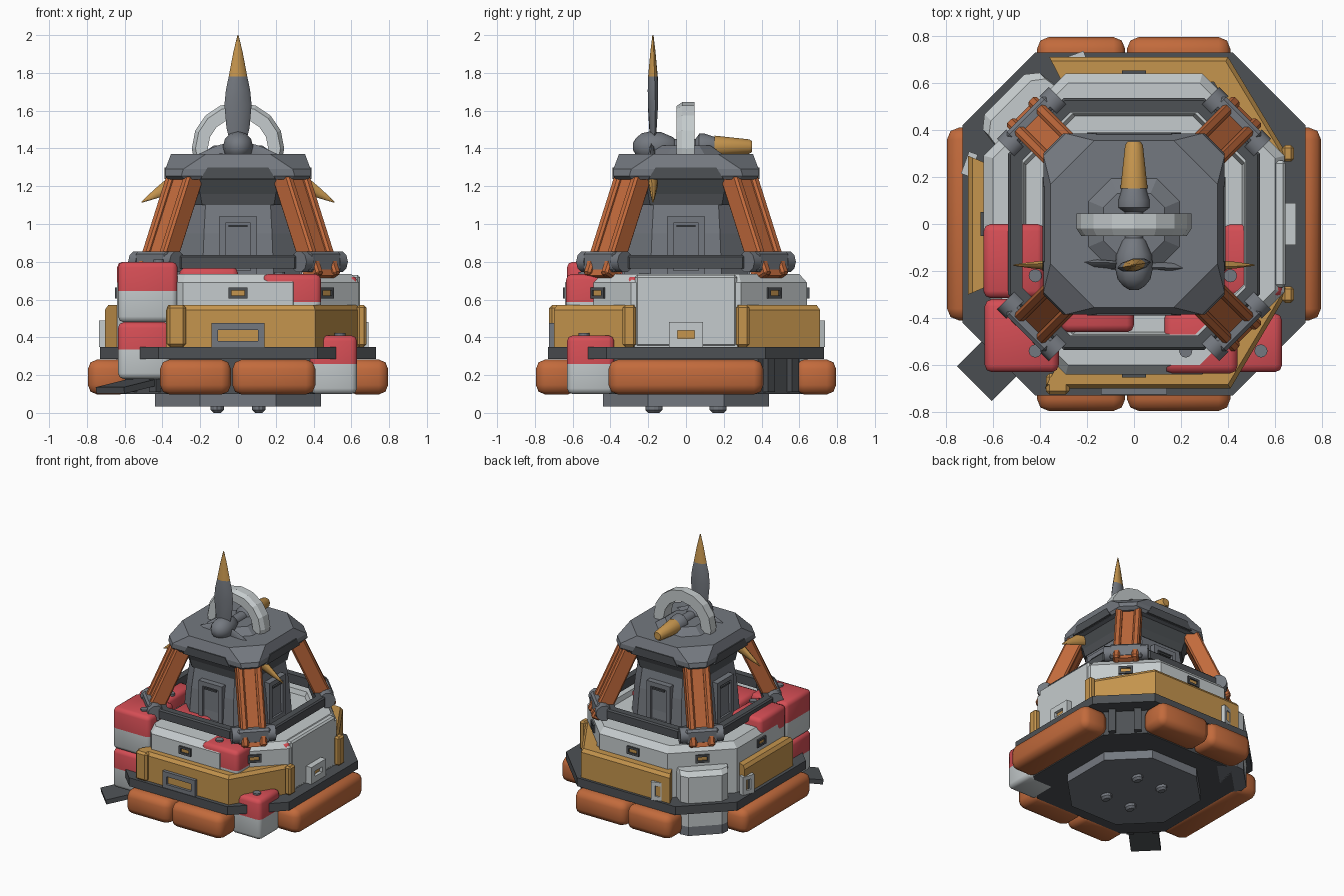
import bpy, bmesh, math
from mathutils import Matrix, Vector

if "Cube" in bpy.data.objects:
    bpy.data.objects.remove(bpy.data.objects["Cube"])

def material(name, rgb):
    m = bpy.data.materials.new(name)
    m.diffuse_color = (*rgb, 1)
    m.use_nodes = True
    m.node_tree.nodes["Principled BSDF"].inputs["Base Color"].default_value = m.diffuse_color
    return m

WHITE = material("pale grey", (0.56, 0.60, 0.61))
RED = material("red", (0.66, 0.075, 0.09))
ORANGE = material("orange", (0.54, 0.145, 0.045))
YELLOW = material("ochre", (0.56, 0.30, 0.075))
GREY = material("mid grey", (0.175, 0.19, 0.215))
DARK = material("dark grey", (0.075, 0.082, 0.09))

def finish(name, bm, mats, M=None, bevel=0, seg=1, rule=None, smooth=0):
    if bevel:
        bmesh.ops.bevel(bm, geom=bm.edges[:], offset=bevel, segments=seg, profile=0.5, affect='EDGES')
    if rule:  # second colour above a local height
        bmesh.ops.bisect_plane(bm, geom=bm.verts[:] + bm.edges[:] + bm.faces[:],
                               plane_co=(0, 0, rule), plane_no=(0, 0, 1))
        for f in bm.faces:
            f.material_index = int(f.calc_center_median().z > rule)
    if M:
        bm.transform(M)
    bmesh.ops.recalc_face_normals(bm, faces=bm.faces)
    me = bpy.data.meshes.new(name)
    bm.to_mesh(me)
    bm.free()
    for m in mats:
        me.materials.append(m)
    ob = bpy.data.objects.new(name, me)
    bpy.context.collection.objects.link(ob)
    if smooth:
        bpy.ops.object.select_all(action='DESELECT')
        ob.select_set(True)
        bpy.context.view_layer.objects.active = ob
        bpy.ops.object.shade_smooth_by_angle(angle=math.radians(smooth))
    return ob

def box(name, co, size, mat, M=None, **kw):
    bm = bmesh.new()
    bmesh.ops.create_cube(bm, size=1)
    bm.transform(Matrix.Diagonal((*size, 1)))
    mats = mat if isinstance(mat, list) else [mat]
    return finish(name, bm, mats, (M or Matrix()) @ Matrix.Translation(co), **kw)

def loft(name, rings, mat, M=None, loop=False, **kw):
    bm = bmesh.new()
    vs = [[bm.verts.new(p) for p in r] for r in rings]
    n = len(vs[0])
    pairs = list(zip(vs, vs[1:])) + ([(vs[-1], vs[0])] if loop else [])
    for a, b in pairs:
        for i in range(n):
            bm.faces.new((a[i], a[(i + 1) % n], b[(i + 1) % n], b[i]))
    if not loop:
        bm.faces.new(vs[0])
        bm.faces.new(vs[-1])
    mats = mat if isinstance(mat, list) else [mat]
    return finish(name, bm, mats, M, **kw)

def octa(h, c, z):
    return [(x, y, z) for x, y in ((h, -c), (h, c), (c, h), (-c, h), (-h, c), (-h, -c), (-c, -h), (c, -h))]

def disc(rx, ry, z, n=12, twist=0):
    pts = []
    for i in range(n):
        a = 2 * math.pi * i / n
        p = Matrix.Rotation(twist, 3, 'Z') @ Vector((rx * math.cos(a), ry * math.sin(a), z))
        pts.append(p)
    return pts

def octs(name, rows, mat, **kw):
    return loft(name, [octa(*r) for r in rows], mat, **kw)

def turn(deg):  # local +x points outward
    return Matrix.Rotation(math.radians(deg), 4, 'Z')

# Base and underside
octs("bottom_plate", [(0.44, 0.2, 0.035), (0.44, 0.2, 0.11)], GREY)
octs("base_hull", [(0.60, 0.38, 0.10), (0.60, 0.38, 0.29)], DARK)
octs("rim_plate", [(0.73, 0.42, 0.285), (0.73, 0.42, 0.35)], DARK)
for x in (-0.11, 0.11):
    for y in (-0.17, 0.17):
        loft("foot", [disc(0.02, 0.03, 0), disc(0.035, 0.045, 0.015), disc(0.035, 0.045, 0.05)], GREY,
             Matrix.Translation((x, y, 0)))
for a in (45, 135, 225, 315):
    for s in (-1, 1):
        box("base_post", (0.70, s * 0.09, 0.2), (0.06, 0.05, 0.18), DARK, turn(a))

# Padded bumpers
for s in (-1, 1):
    box("side_bumper", (s * 0.685, 0, 0.19), (0.22, 0.82, 0.185), ORANGE, bevel=0.05, seg=2, smooth=50)
    for x, w in ((-0.225, 0.375), (0.19, 0.44)):
        box("end_bumper", (x, s * 0.685, 0.19), (w, 0.22, 0.185), ORANGE, bevel=0.05, seg=2, smooth=50)

# Main hull with a sunken deck
octs("hull", [(0.64, 0.29, 0.34), (0.64, 0.29, 0.69), (0.60, 0.28, 0.735),
              (0.47, 0.26, 0.735), (0.46, 0.25, 0.70)], WHITE)
box("right_panel", (0.60, 0, 0.54), (0.09, 0.54, 0.38), WHITE, bevel=0.012)

# Ochre armour walls
def wall(path):
    def ring(z, k):
        return [(x * k, y * k, z) for x, y in path] + [(x * 0.85, y * 0.85, z) for x, y in reversed(path)]
    loft("armour_wall", [ring(0.35, 1), ring(0.545, 1), ring(0.57, 0.975)], YELLOW)
wall([(0.66, -0.28), (0.41, -0.70), (-0.38, -0.70)])
wall([(-0.36, 0.71), (0.40, 0.71), (0.66, 0.28)])
wall([(-0.705, 0.29), (-0.705, -0.30)])
box("armour_cap", (-0.325, -0.68, 0.46), (0.10, 0.09, 0.22), YELLOW, bevel=0.015)
box("armour_cap", (0.655, -0.30, 0.46), (0.05, 0.07, 0.22), YELLOW, bevel=0.012)
box("armour_cap", (0.655, 0.30, 0.46), (0.05, 0.07, 0.22), YELLOW, bevel=0.012)

# Front hatch and right port
def frame(name, M, z, w, h, t, d, mat, inner=YELLOW):
    for s in (-1, 1):
        box(name + "_side", (0, s * (w - t) / 2, z), (d, t, h), mat, M)
        box(name + "_bar", (0, 0, z + s * (h - t) / 2), (d, w, t), mat, M)
    box(name + "_panel", (-d * 0.2, 0, z), (d * 0.6, w - t, h - t), inner, M)
frame("hatch", turn(-90) @ Matrix.Translation((0.70, 0, 0)), 0.41, 0.28, 0.13, 0.035, 0.05, GREY)
frame("port", Matrix.Translation((0.66, 0, 0)), 0.415, 0.18, 0.13, 0.045, 0.06, WHITE)

# Small windows around the hull
for a in (45, 90, 135, 180, 270, 315):
    d = 0.64 if a % 90 == 0 else 0.657
    frame("window", turn(a) @ Matrix.Translation((d, 0, 0)), 0.635, 0.10, 0.06, 0.016, 0.025, DARK)

# Rear left column with handles
prof = [(0.6, -0.19), (0.74, -0.17), (0.78, -0.12), (0.78, 0.12), (0.74, 0.17), (0.6, 0.19)]
loft("column", [[(x * k, y, z) for x, y in prof] for z, k in ((0.17, 1), (0.55, 1), (0.58, 0.95))], WHITE, turn(135))
loft("column_foot", [[(x, y, z) for x, y in prof] for z in (0.10, 0.17)], GREY, turn(135))
for s in (-1, 1):
    frame("handle", turn(135 + s * 25) @ Matrix.Translation((0.745, 0, 0)), 0.42, 0.10, 0.14, 0.03, 0.04, WHITE, DARK)

# Two-tone containers: x range, y range, z range
for x0, x1, y0, y1, z0, z1 in ((-0.635, -0.32, -0.63, -0.32, 0.48, 0.80), (-0.635, -0.36, -0.63, -0.36, 0.18, 0.48),
                               (0.38, 0.63, -0.63, -0.38, 0.10, 0.41), (0.13, 0.44, -0.635, -0.37, 0.43, 0.735),
                               (0.38, 0.632, -0.31, 0.0, 0.43, 0.725), (-0.64, -0.38, -0.315, 0.0, 0.48, 0.80),
                               (-0.31, 0.0, -0.46, -0.2, 0.45, 0.77)):
    c = Vector(((x0 + x1) / 2, (y0 + y1) / 2, (z0 + z1) / 2))
    bm = bmesh.new()
    bmesh.ops.create_cube(bm, size=1)
    bm.transform(Matrix.Diagonal((x1 - x0, y1 - y0, z1 - z0, 1)))
    finish("container", bm, [WHITE, RED], Matrix.Translation(c), bevel=0.03, seg=2, rule=0.005, smooth=50)
for x, y, z in ((-0.42, -0.54, 0.80), (0.54, -0.54, 0.41), (0.22, -0.54, 0.735), (-0.42, -0.22, 0.80), (0.41, -0.22, 0.725)):
    loft("container_cap", [disc(0.028, 0.028, z - 0.01), disc(0.028, 0.028, z + 0.012)], GREY, Matrix.Translation((x, y, 0)))

# Tilted step at the front left corner
box("corner_step", (0, 0, 0), (0.36, 0.21, 0.035), DARK,
    turn(225) @ Matrix.Translation((0.78, 0, 0.15)) @ Matrix.Rotation(math.radians(10), 4, 'Y'))

# Deck ring
loft("deck_ring", [octa(0.535, 0.30, 0.765), octa(0.535, 0.30, 0.825), octa(0.525, 0.295, 0.835),
                   octa(0.475, 0.27, 0.835), octa(0.475, 0.27, 0.765)], DARK, loop=True)

# Tower, collar and roof
octs("tower", [(0.33, 0.19, 0.69), (0.31, 0.18, 0.95), (0.28, 0.17, 1.14)], GREY)
octs("collar", [(0.29, 0.19, 1.10), (0.30, 0.2, 1.16), (0.34, 0.23, 1.26)], DARK)
octs("roof", [(0.37, 0.28, 1.235), (0.385, 0.30, 1.255), (0.385, 0.29, 1.29), (0.355, 0.17, 1.37)], GREY)
octs("roof_mount", [(0.20, 0.10, 1.365), (0.13, 0.07, 1.415)], GREY)
for a in (0, 90, 180, 270):
    frame("door", turn(a) @ Matrix.Translation((0.315, 0, 0)), 0.88, 0.20, 0.32, 0.035, 0.05, GREY, GREY)
    box("door_grip", (0.335, 0, 0.99), (0.012, 0.10, 0.012), DARK, turn(a))
    loft("roof_slot", [[(x, -0.2, 1.237), (x, 0.2, 1.237), (x, 0.16, 1.30), (x, -0.16, 1.30)] for x in (0.37, 0.389)],
         DARK, turn(a))

# Leaning struts with clamps
for a in (45, 135, 225, 315):
    top, foot = Vector((0.375, 0, 1.28)), Vector((0.63, 0, 0.71))
    d = foot - top
    M = turn(a) @ Matrix.Translation((top + foot) / 2) @ d.to_track_quat('-Z', 'Y').to_matrix().to_4x4()
    L = d.length
    lean = turn(a) @ Matrix.Translation((top + foot) / 2) @ Matrix.Rotation(-math.atan2(0.255, 0.57), 4, 'Y')
    box("strut", (0, 0, 0), (0.09, 0.10, L), ORANGE, lean)
    for s in (-1, 1):
        box("strut_rail", (0.008, s * 0.065, 0), (0.115, 0.05, L), ORANGE, lean, bevel=0.012)
    box("clamp_block", (0.625, 0, 0.80), (0.07, 0.24, 0.11), GREY, turn(a), bevel=0.015)
    for s in (-1, 1):
        loft("clamp_end", [disc(0.058, 0.058, z, 10) for z in (0.10, 0.155)], GREY,
             turn(a) @ Matrix.Translation((0.61, 0, 0.80)) @ Matrix.Rotation(-s * math.pi / 2, 4, 'X'), smooth=40)

# Arch ring above the roof
def hoop(r, y):
    return [(r * math.cos(math.pi * i / 8), y, 1.40 + r * math.sin(math.pi * i / 8)) for i in range(16)]
loft("arch_ring", [hoop(0.245, -0.02), hoop(0.245, 0.045), hoop(0.16, 0.045), hoop(0.16, -0.05), hoop(0.225, -0.05)],
     WHITE, loop=True)

# Tail barrel pointing back
back = Matrix.Translation((0, 0, 1.41)) @ Matrix.Rotation(-math.pi / 2, 4, 'X')
loft("barrel_collar", [disc(r, r, z) for z, r in ((-0.08, 0.04), (0.05, 0.04), (0.07, 0.068), (0.10, 0.068), (0.155, 0.05))],
     GREY, back, smooth=40)
loft("barrel_tip", [disc(r, r, z) for z, r in ((0.15, 0.058), (0.335, 0.038), (0.35, 0.028))], YELLOW, back, smooth=40)

# Propeller hub and three blades
loft("hub", [disc(r, r, z) for z, r in ((-0.28, 0.02), (-0.265, 0.045), (-0.235, 0.07), (-0.19, 0.08), (-0.13, 0.076),
                                        (-0.07, 0.05), (-0.05, 0.03))], GREY, back, smooth=50)
for k in range(3):
    M = Matrix.Translation((0, -0.175, 1.41)) @ Matrix.Rotation(2 * math.pi * k / 3, 4, 'Y')
    loft("blade", [disc(w, t, z, 8, math.radians(10)) for z, w, t in
                   ((0.03, 0.045, 0.012), (0.10, 0.062, 0.018), (0.22, 0.073, 0.026), (0.30, 0.065, 0.028),
                    (0.37, 0.05, 0.026), (0.50, 0.025, 0.014), (0.59, 0.003, 0.003))],
         [GREY, YELLOW], M, rule=0.372, smooth=40)
